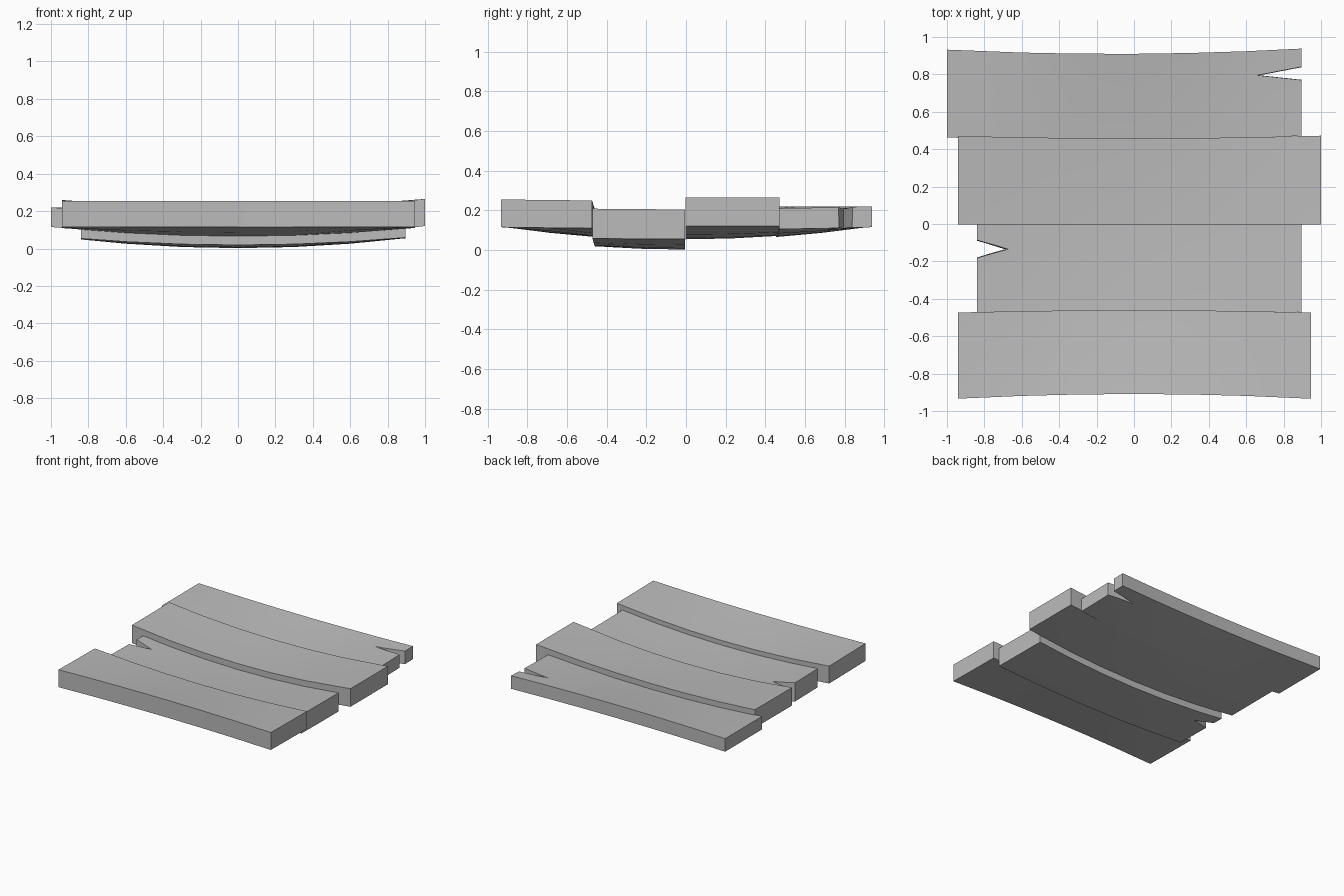
import bpy
import bmesh
from mathutils import Vector

cube = bpy.data.objects.get("Cube")
if cube:
    bpy.data.objects.remove(cube, do_unlink=True)

GREY = (0.5, 0.5, 0.5, 1.0)
mat = bpy.data.materials.new("weathered grey")
mat.use_nodes = True
mat.diffuse_color = GREY
mat.node_tree.nodes["Principled BSDF"].inputs["Base Color"].default_value = GREY


def add_object(name, bm):
    bmesh.ops.recalc_face_normals(bm, faces=bm.faces)
    mesh = bpy.data.meshes.new(name)
    bm.to_mesh(mesh)
    bm.free()
    mesh.materials.append(mat)
    obj = bpy.data.objects.new(name, mesh)
    bpy.context.collection.objects.link(obj)
    return obj


def sag(co, skew):
    """Dish a flat point: lower towards the centre, pulled inwards at mid span."""
    bow = 1 - co.x ** 2
    drop = 0.066 * bow * max(0, 1 - (co.y / 0.94) ** 2)
    return Vector((co.x, co.y * (1 - 0.03 * bow) + skew * co.x, co.z - drop))


def plank(name, x0, x1, y0, y1, z0, thick, skew=0.0):
    bm = bmesh.new()
    bmesh.ops.create_cube(bm, size=1)
    for v in bm.verts:
        v.co = Vector((x0 if v.co.x < 0 else x1,
                       y0 if v.co.y < 0 else y1,
                       z0 if v.co.z < 0 else z0 + thick))
    # Cross cuts that let the board bend
    cuts = [(Vector((x, 0, 0)), Vector((1, 0, 0))) for x in (-0.6, -0.3, 0, 0.3, 0.6)]
    cuts.append((Vector((0, (y0 + y1) / 2, 0)), Vector((0, 1, 0))))
    for co, no in cuts:
        bmesh.ops.bisect_plane(bm, geom=bm.verts[:] + bm.edges[:] + bm.faces[:],
                               plane_co=co, plane_no=no)
    for v in bm.verts:
        v.co = sag(v.co, skew)
    return add_object(name, bm)


def notch(board, tip, end, y_tip, y_low, y_high):
    """Split a tapering wedge out of the board's end."""
    bm = bmesh.new()
    reach = 1.1
    rings = []
    for z, narrow in ((-0.1, 0.035), (0.4, -0.02)):
        t = tip + narrow * (1 if end > 0 else -1)
        pts = [(t, y_tip)]
        for y in (y_low, y_high):
            edge = y_tip + (y - y_tip) * (1 - narrow * 4)
            pts.append((t + (end - t) * reach, y_tip + (edge - y_tip) * reach))
        rings.append([bm.verts.new((x, y, z)) for x, y in pts])
    low, high = rings
    bm.faces.new(low)
    bm.faces.new(high)
    for i in range(3):
        j = (i + 1) % 3
        bm.faces.new((low[i], low[j], high[j], high[i]))
    cutter = add_object("notch_cutter", bm)
    cutter.hide_render = True
    mod = board.modifiers.new("notch", 'BOOLEAN')
    mod.operation = 'DIFFERENCE'
    mod.solver = 'EXACT'
    mod.object = cutter
    bpy.context.view_layer.objects.active = board
    bpy.ops.object.modifier_apply(modifier=mod.name)
    bpy.data.objects.remove(cutter, do_unlink=True)


# Four boards from front to back
front = plank("front_plank", -0.94, 0.945, -0.937, -0.475, 0.115, 0.14)
low = plank("low_plank", -0.84, 0.895, -0.475, -0.004, 0.068, 0.15)
high = plank("high_plank", -0.94, 1.0, -0.002, 0.472, 0.12, 0.145)
back = plank("back_plank", -1.0, 0.895, 0.468, 0.938, 0.115, 0.105, skew=0.006)

# Split ends
notch(low, -0.67, -0.84, -0.135, -0.183, -0.086)
notch(back, 0.66, 0.895, 0.795, 0.77, 0.84)

for obj in (front, low, high, back):
    bpy.ops.object.select_all(action='DESELECT')
    obj.select_set(True)
    bpy.context.view_layer.objects.active = obj
    bpy.ops.object.shade_smooth_by_angle()
